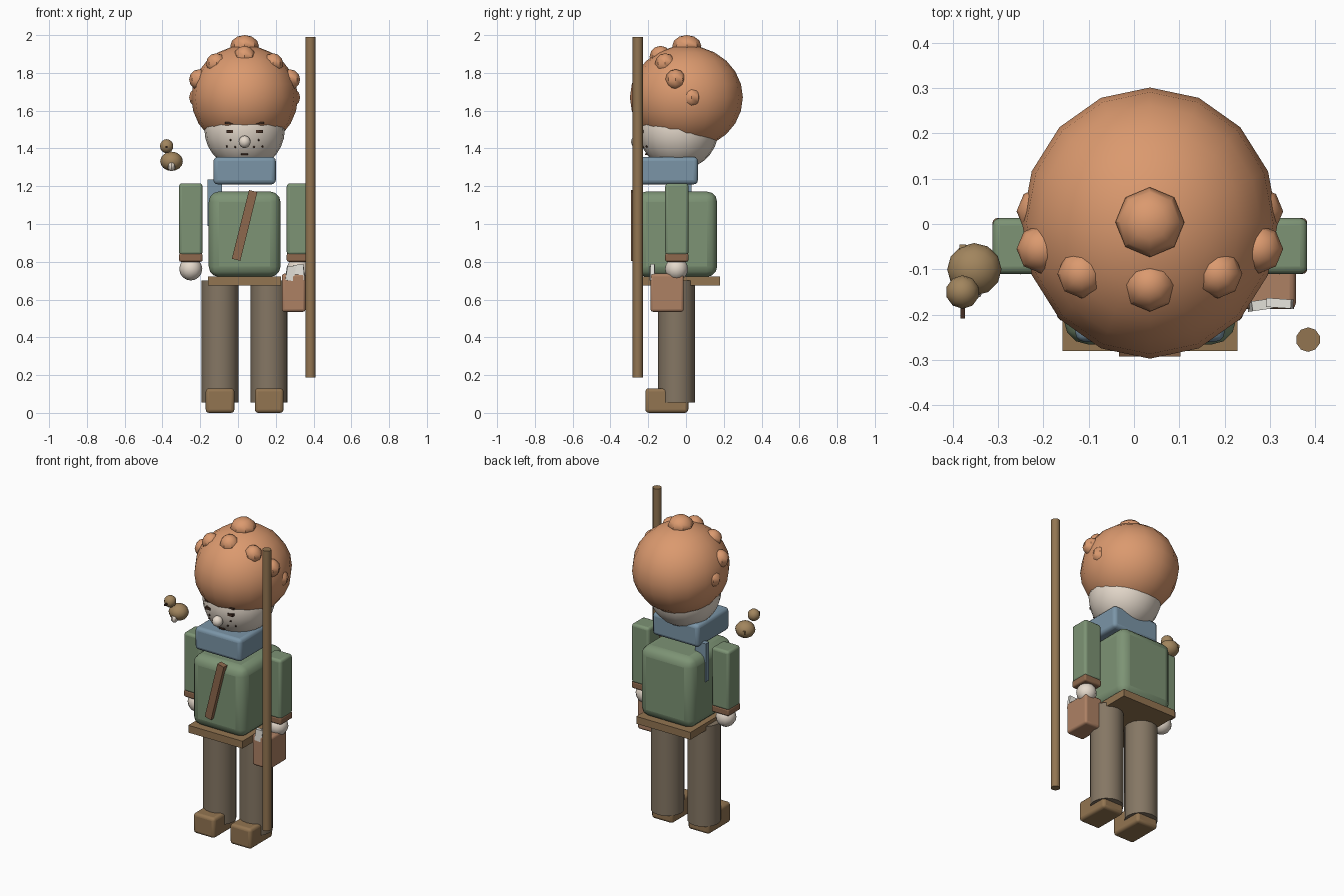
import bpy, math
from math import radians, sqrt

if "Cube" in bpy.data.objects:
    bpy.data.objects.remove(bpy.data.objects["Cube"])

CX = 0.035  # body centre line


def mat(name, r, g, b):
    m = bpy.data.materials.new(name)
    m.diffuse_color = [(v / 255) ** 2.2 for v in (r, g, b)] + [1]
    m.use_nodes = True
    m.node_tree.nodes["Principled BSDF"].inputs["Base Color"].default_value = m.diffuse_color
    return m


HAIR = mat("hair", 218, 152, 110)
SKIN = mat("skin", 228, 216, 202)
GREEN = mat("coat", 124, 146, 116)
BLUE = mat("scarf", 122, 148, 166)
TROUSER = mat("trousers", 132, 118, 100)
WOOD = mat("wood", 145, 116, 82)
STRAP = mat("strap", 140, 104, 78)
LEATHER = mat("leather", 172, 128, 100)
PAPER = mat("paper", 230, 228, 220)
DARK = mat("dark", 70, 50, 40)
BIRD = mat("bird", 160, 132, 94)


def finish(name, m, smooth=True):
    o = bpy.context.object
    o.name = name
    o.data.materials.append(m)
    if smooth:
        bpy.ops.object.shade_smooth_by_angle(angle=radians(40))
    return o


def box(name, lo, hi, m, bevel=0.0, rot=(0, 0, 0)):
    bpy.ops.mesh.primitive_cube_add(size=1, location=[(a + b) / 2 for a, b in zip(lo, hi)])
    o = bpy.context.object
    o.scale = [b - a for a, b in zip(lo, hi)]
    bpy.ops.object.transform_apply(location=False, rotation=False, scale=True)
    o.rotation_euler = rot
    if bevel:
        b = o.modifiers.new("bevel", 'BEVEL')
        b.width, b.segments = bevel, 3
    return finish(name, m, bool(bevel))


def ball(name, c, r, m, seg=12, rings=8):
    bpy.ops.mesh.primitive_uv_sphere_add(segments=seg, ring_count=rings, radius=1, location=c)
    bpy.context.object.scale = r if isinstance(r, tuple) else (r, r, r)
    bpy.ops.object.transform_apply(location=False, rotation=False, scale=True)
    o = finish(name, m)
    bpy.ops.object.shade_smooth()
    return o


def rod(name, c, r, z0, z1, m, seg):
    bpy.ops.mesh.primitive_cylinder_add(vertices=seg, radius=r, depth=z1 - z0,
                                        location=(c[0], c[1], (z0 + z1) / 2))
    return finish(name, m)


# Head and full cap of hair
HC, HR = (CX, -0.04, 1.50), 0.213
ball("head", HC, HR, SKIN, 20, 14)
ball("hair", (CX, 0.002, 1.67), (0.282, 0.299, 0.275), HAIR, 16, 12)
ball("hair_top_curl", (CX, 0.004, 1.943), (0.076, 0.077, 0.057), HAIR, 8, 6)
ball("hair_front_curl", (CX, -0.135, 1.885), 0.058, HAIR, 8, 6)
for s in (-1, 1):
    for i, (dx, y, z) in enumerate([(0.15, -0.11, 1.85), (0.24, -0.055, 1.765), (0.24, 0.028, 1.67)]):
        ball(f"hair_curl_{i}_{s}", (CX + s * dx, y, z), 0.054, HAIR, 8, 6)


# Face details sit on the surface of the head
def face(dx, z):
    return HC[1] - sqrt(HR ** 2 - dx ** 2 - (z - HC[2]) ** 2)


def patch(name, dx, z, w, h):
    y = face(dx, z)
    box(name, (CX + dx - w / 2, y - 0.008, z - h / 2), (CX + dx + w / 2, y + 0.012, z + h / 2), DARK)


ball("nose", (CX, -0.258, 1.435), 0.033, SKIN, 10, 8)
patch("mouth", 0, 1.37, 0.036, 0.008)
for s in (-1, 1):
    patch("eye", s * 0.079, 1.49, 0.036, 0.016)
    patch("brow", s * 0.079, 1.535, 0.048, 0.01)
    for dx, z in [(0.05, 1.407), (0.075, 1.445), (0.095, 1.41)]:
        ball("freckle", (CX + s * dx, face(dx, z), z), 0.006, DARK, 6, 4)

# Scarf with hanging tail
box("scarf", (-0.13, -0.26, 1.21), (0.2, 0.063, 1.355), BLUE, 0.022)
box("scarf_tail", (-0.162, -0.005, 0.99), (-0.085, 0.03, 1.235), BLUE)

# Torso, strap, belt
box("torso", (-0.155, -0.266, 0.72), (0.225, 0.165, 1.172), GREEN, 0.055)
box("chest_strap", (CX - 0.023, -0.292, 0.805), (CX + 0.023, -0.255, 1.18), STRAP,
    rot=(0, radians(14), 0))
box("belt", (-0.158, -0.28, 0.675), (0.228, 0.18, 0.722), WOOD)

# Arms, legs and shoes, mirrored about the centre line
for s, side in ((-1, "left"), (1, "right")):
    ax, lx = CX + s * 0.285, CX + s * 0.13
    box(f"{side}_sleeve", (ax - 0.062, -0.11, 0.835), (ax + 0.062, 0.013, 1.215), GREEN, 0.016)
    box(f"{side}_cuff", (ax - 0.062, -0.11, 0.8), (ax + 0.062, 0.013, 0.845), STRAP, 0.01)
    ball(f"{side}_hand", (ax, -0.05, 0.762), 0.061, SKIN, 12, 8)
    rod(f"{side}_leg", (lx, -0.05), 0.098, 0.055, 0.7, TROUSER, 16)
    box(f"{side}_shoe", (lx - 0.076, -0.215, 0.0), (lx + 0.076, 0.012, 0.13), WOOD, 0.018)

# Pouch with papers
box("pouch", (0.232, -0.188, 0.535), (0.357, -0.012, 0.737), LEATHER, 0.014)
box("paper_a", (0.255, -0.19, 0.70), (0.30, -0.168, 0.775), PAPER, rot=(0, radians(8), radians(8)))
box("paper_b", (0.295, -0.185, 0.70), (0.35, -0.165, 0.785), PAPER, rot=(0, radians(-5), radians(-4)))

# Walking staff
rod("staff", (0.384, -0.255), 0.027, 0.188, 1.99, WOOD, 10)

# Small bird at the shoulder
ball("bird_body", (-0.352, -0.1, 1.332), (0.06, 0.058, 0.051), BIRD, 12, 8)
ball("bird_head", (-0.378, -0.15, 1.412), 0.037, BIRD, 10, 8)
ball("bird_belly", (-0.352, -0.142, 1.305), (0.02, 0.025, 0.026), SKIN, 8, 6)
box("bird_beak", (-0.383, -0.208, 1.403), (-0.373, -0.18, 1.413), DARK)
box("bird_tail", (-0.385, -0.07, 1.325), (-0.371, -0.045, 1.345), BIRD)
